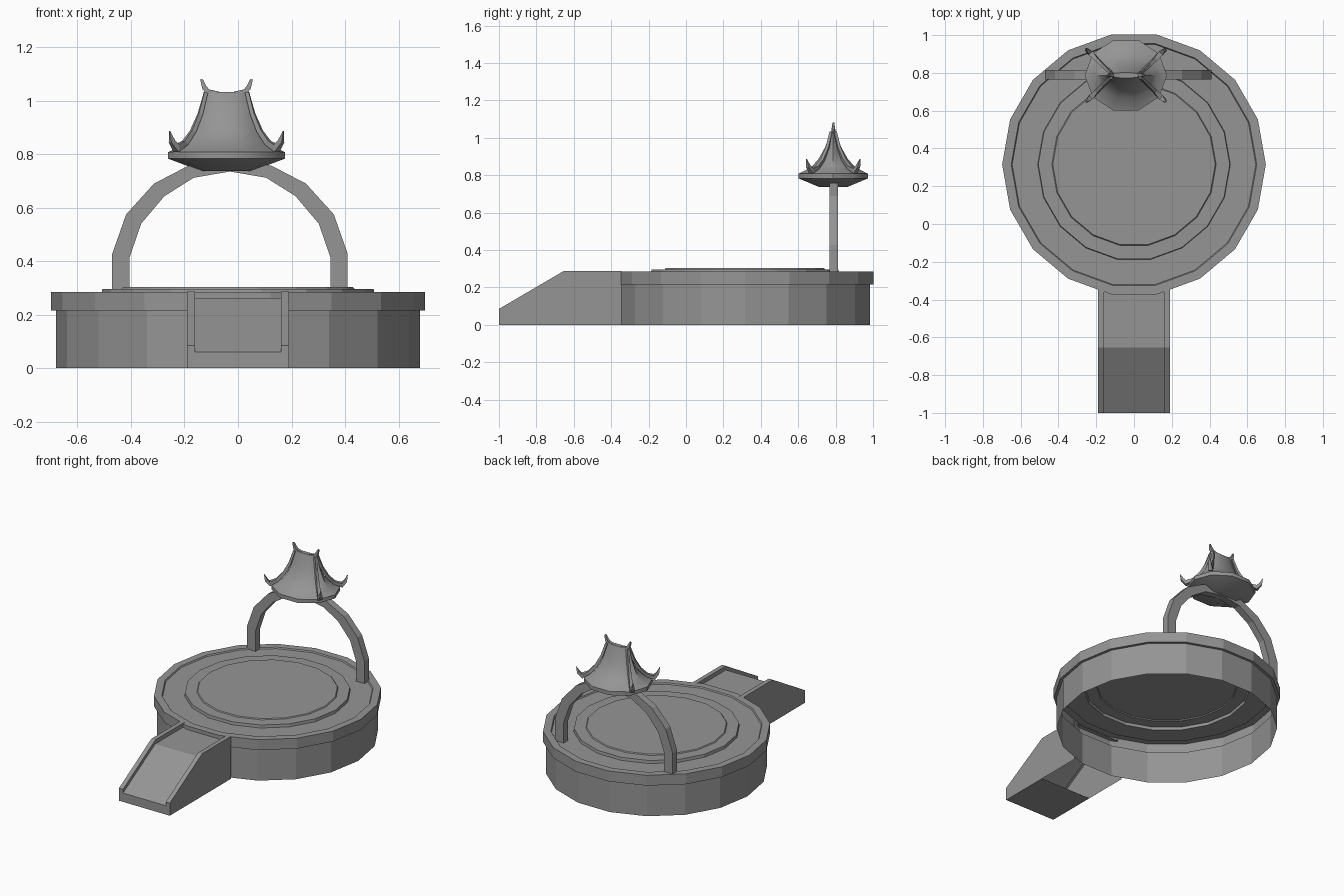
import bpy, bmesh, math
from mathutils import Vector

cube = bpy.data.objects.get("Cube")
if cube:
    bpy.data.objects.remove(cube, do_unlink=True)

stone = bpy.data.materials.new("grey_stone")
stone.use_nodes = True
grey = (0.3, 0.3, 0.3, 1)
stone.diffuse_color = grey
stone.node_tree.nodes["Principled BSDF"].inputs["Base Color"].default_value = grey


def loft(name, sections, closed=True, cap_start=False, cap_end=False, smooth=False):
    """Skin a row of equally sized cross-sections into one mesh."""
    bm = bmesh.new()
    rows = [[bm.verts.new(p) for p in s] for s in sections]
    n = len(rows[0])
    for a, b in zip(rows, rows[1:]):
        for i in range(n if closed else n - 1):
            j = (i + 1) % n
            bm.faces.new((a[i], a[j], b[j], b[i]))
    if cap_start:
        bm.faces.new(rows[0][::-1])
    if cap_end:
        bm.faces.new(rows[-1])
    bmesh.ops.recalc_face_normals(bm, faces=bm.faces)
    mesh = bpy.data.meshes.new(name)
    bm.to_mesh(mesh)
    bm.free()
    mesh.materials.append(stone)
    obj = bpy.data.objects.new(name, mesh)
    bpy.context.collection.objects.link(obj)
    if smooth:
        bpy.ops.object.select_all(action='DESELECT')
        obj.select_set(True)
        bpy.context.view_layer.objects.active = obj
        bpy.ops.object.shade_smooth_by_angle(angle=math.radians(38))
    return obj


def ellipse(cx, cy, rx, ry, z, n):
    return [(cx + rx * math.cos(math.tau * i / n),
             cy + ry * math.sin(math.tau * i / n), z) for i in range(n)]


def spar(name, path, widths):
    """Square bar that follows a path and tapers."""
    pts = [Vector(p) for p in path]
    sections = []
    for i, p in enumerate(pts):
        t = (pts[min(i + 1, len(pts) - 1)] - pts[max(i - 1, 0)]).normalized()
        side = t.cross(Vector((-p.y + ROOF_Y, p.x - ROOF_X, 0))).normalized()
        up = t.cross(side)
        w = widths[i] / 2
        sections.append([p + side * a * w + up * b * w
                         for a, b in ((1, 1), (-1, 1), (-1, -1), (1, -1))])
    return loft(name, sections, cap_start=True, cap_end=True)


# Hollow round platform: wall, overhanging rim, recessed floor, two raised discs
DISC_Y = 0.315
profile = [(0.68, 0), (0.68, 0.215), (0.698, 0.215), (0.698, 0.285), (0.65, 0.285),
           (0.645, 0.277), (0.51, 0.277), (0.507, 0.296), (0.435, 0.297), (0.43, 0.303)]
loft("platform", [ellipse(0, DISC_Y, r, r, z, 18) for r, z in profile], cap_end=True)

# Ramp with side rails and a sunken walkway, open underneath its landing
HALF, INNER = 0.19, 0.16
ramp_sections = []
for y, rail, floor in ((-1, 0.085, 0.06), (-0.655, 0.287, 0.26), (-0.345, 0.287, 0.26)):
    half = [(HALF, 0), (HALF, rail), (INNER, rail), (INNER, floor)]
    ramp_sections.append([(-x, y, z) for x, z in half]
                         + [(x, y, z) for x, z in reversed(half)])
loft("ramp", ramp_sections, closed=False, cap_start=True)
loft("ramp_underside", [[(-HALF, y, 0), (HALF, y, 0)] for y in (-1, -0.655)], closed=False)

# Arch at the back
ARCH_X, ARCH_Y = -0.03, 0.79
half_arch = [(0.44, 0.375, 0.275, 0.275), (0.44, 0.375, 0.428, 0.415),
             (0.388, 0.332, 0.575, 0.54), (0.284, 0.245, 0.69, 0.643),
             (0.155, 0.135, 0.757, 0.712), (0, 0, 0.785, 0.735)]
arch_path = [(-a, -b, c, d) for a, b, c, d in half_arch] + half_arch[-2::-1]
loft("arch", [[(ARCH_X + xo, ARCH_Y - 0.024, zo), (ARCH_X + xo, ARCH_Y + 0.024, zo),
               (ARCH_X + xi, ARCH_Y + 0.024, zi), (ARCH_X + xi, ARCH_Y - 0.024, zi)]
              for xo, xi, zo, zi in arch_path], cap_start=True, cap_end=True)

# Flared roof: underside, eave band and concave slopes rising to a narrow ridge
ROOF_X, ROOF_Y = -0.043, 0.787
roof = [(0.095, 0.08, 0.737), (0.218, 0.195, 0.783), (0.218, 0.195, 0.808),
        (0.208, 0.185, 0.812), (0.165, 0.125, 0.842), (0.133, 0.083, 0.885),
        (0.106, 0.045, 0.95), (0.085, 0.015, 1.033)]
loft("roof", [ellipse(ROOF_X, ROOF_Y, rx, ry, z, 10) for rx, ry, z in roof],
     cap_start=True, cap_end=True, smooth=True)

# Corner ribs ending in upturned horns, and horned ridge ends
rib = [(0.077, 0.012, 1.03), (0.098, 0.03, 0.95), (0.125, 0.055, 0.885),
       (0.155, 0.085, 0.842), (0.187, 0.118, 0.822), (0.204, 0.133, 0.848),
       (0.212, 0.143, 0.886)]
rib_widths = [0.014, 0.016, 0.018, 0.02, 0.028, 0.018, 0.003]
for sx, side in ((1, "left"), (-1, "right")):
    for sy, end in ((-1, "front"), (1, "back")):
        spar(f"roof_rib_{end}_{side}",
             [(ROOF_X + sx * x, ROOF_Y + sy * y, z) for x, y, z in rib], rib_widths)
    spar(f"ridge_horn_{side}",
         [(ROOF_X + sx * x, ROOF_Y + 0.001, z)
          for x, z in ((0.03, 1.026), (0.07, 1.032), (0.083, 1.05), (0.094, 1.08))],
         [0.016, 0.022, 0.018, 0.009])
